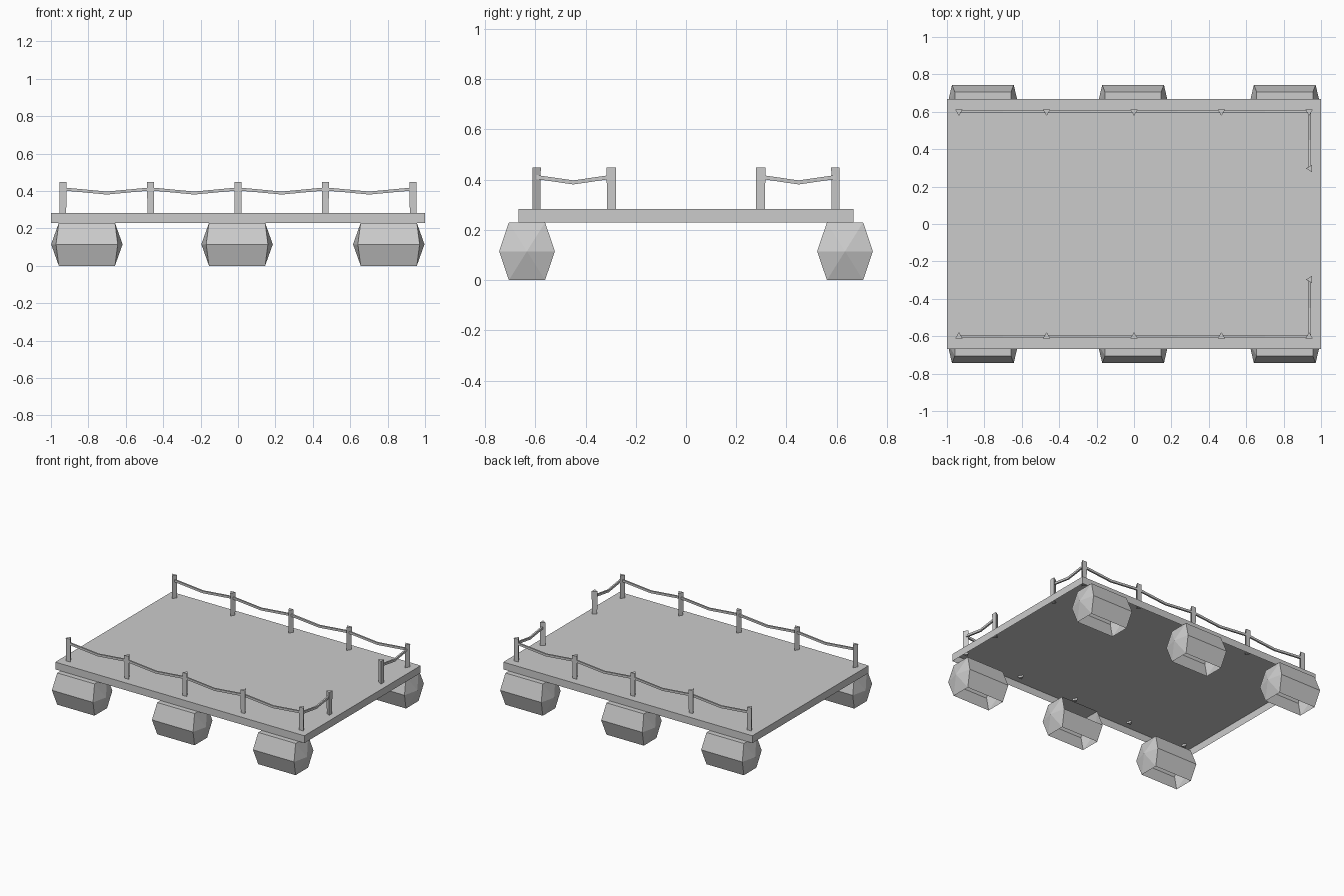
import bpy, bmesh, math
from mathutils import Vector

cube = bpy.data.objects.get("Cube")
if cube:
    bpy.data.objects.remove(cube, do_unlink=True)

grey = bpy.data.materials.new("plain_grey")
grey.use_nodes = True
colour = (0.6, 0.6, 0.6, 1)
grey.diffuse_color = colour
grey.node_tree.nodes["Principled BSDF"].inputs["Base Color"].default_value = colour


def finish(bm, name):
    mesh = bpy.data.meshes.new(name)
    bm.to_mesh(mesh)
    bm.free()
    mesh.materials.append(grey)
    obj = bpy.data.objects.new(name, mesh)
    bpy.context.collection.objects.link(obj)


def loft(bm, rings, cap=True):
    """Join matching rings of points into a tube."""
    rows = [[bm.verts.new(p) for p in ring] for ring in rings]
    n = len(rows[0])
    for a, b in zip(rows, rows[1:]):
        for i in range(n):
            j = (i + 1) % n
            bm.faces.new((a[i], a[j], b[j], b[i]))
    if cap:
        bm.faces.new(rows[0])
        bm.faces.new(rows[-1])
    bmesh.ops.recalc_face_normals(bm, faces=bm.faces)
    return rows


def remove_faces(bm, direction):
    """Open the shell on the side that faces the given direction."""
    bmesh.ops.recalc_face_normals(bm, faces=bm.faces)
    aim = Vector(direction).normalized()
    found = [f for f in bm.faces if f.normal.dot(aim) > 0.97]
    bmesh.ops.delete(bm, geom=found, context='FACES')


# Flat deck, a shallow tray open underneath
def add_deck():
    bm = bmesh.new()
    bmesh.ops.create_cube(bm, size=1)
    bmesh.ops.scale(bm, vec=(2, 1.334, 0.053), verts=bm.verts)
    bmesh.ops.translate(bm, vec=(0, 0, 0.2565), verts=bm.verts)
    remove_faces(bm, (0, 0, -1))
    finish(bm, "deck")


# Six-sided float with pointed ends and open sides
def add_float(name, x, y, open_sides):
    bm = bmesh.new()
    section = [(0.111, 0, 0.165), (0.072, 0.115, 0.15), (-0.072, 0.115, 0.15),
               (-0.111, 0, 0.165), (-0.072, -0.115, 0.15), (0.072, -0.115, 0.15)]
    rings = [[(x + s * h, y + dy, 0.115 + dz) for dy, dz, h in section]
             for s in (-1, 1)]
    rows = loft(bm, rings, cap=False)
    for s, row in zip((-1, 1), rows):
        tip = bm.verts.new((x + s * 0.191, y, 0.115))
        for i in range(6):
            bm.faces.new((row[i], row[(i + 1) % 6], tip))
    for direction in open_sides:
        remove_faces(bm, direction)
    finish(bm, name)


# Three-sided post whose point faces the given direction
def add_post(name, x, y, facing):
    bm = bmesh.new()
    rings = []
    for z, r in ((0.27, 0.02), (0.449, 0.022)):
        rings.append([(x + r * math.cos(facing + k * math.tau / 3),
                       y + r * math.sin(facing + k * math.tau / 3), z)
                      for k in range(3)])
    loft(bm, rings)
    finish(bm, name)


# Rope that sags between two posts
def add_rope(name, a, b):
    bm = bmesh.new()
    start, end = Vector((*a, 0.411)), Vector((*b, 0.411))
    side = (end - start).cross(Vector((0, 0, 1))).normalized() * 0.006
    up = Vector((0, 0, 0.008))
    rings = []
    for t, sag in ((0, 0), (0.5, 0.022), (1, 0)):
        p = start.lerp(end, t) - Vector((0, 0, sag))
        rings.append([p + side + up, p - side + up, p - side - up, p + side - up])
    loft(bm, rings)
    finish(bm, name)


add_deck()
underside = (0, 0, -1)
inner_slope = (0, 0.115, 0.039)
post_x = [-0.936, -0.467, 0, 0.467, 0.936]
for side, label in ((-1, "front"), (1, "back")):
    for i, x in enumerate((-0.808, -0.005, 0.806)):
        open_sides = [underside]
        if label == "front" and i == 1:
            open_sides.append(inner_slope)
        add_float(f"{label}_float_{i + 1}", x, side * 0.633, open_sides)

    # Long railing
    y = side * 0.6
    for i, x in enumerate(post_x):
        add_post(f"{label}_post_{i + 1}", x, y, -side * math.pi / 2)
    for i, (a, b) in enumerate(zip(post_x, post_x[1:])):
        add_rope(f"{label}_rope_{i + 1}", (a, y), (b, y))

    # Short return railing beside the boarding gap
    add_post(f"{label}_gap_post", 0.941, side * 0.297, math.pi)
    add_rope(f"{label}_gap_rope", (0.94, y), (0.94, side * 0.297))
